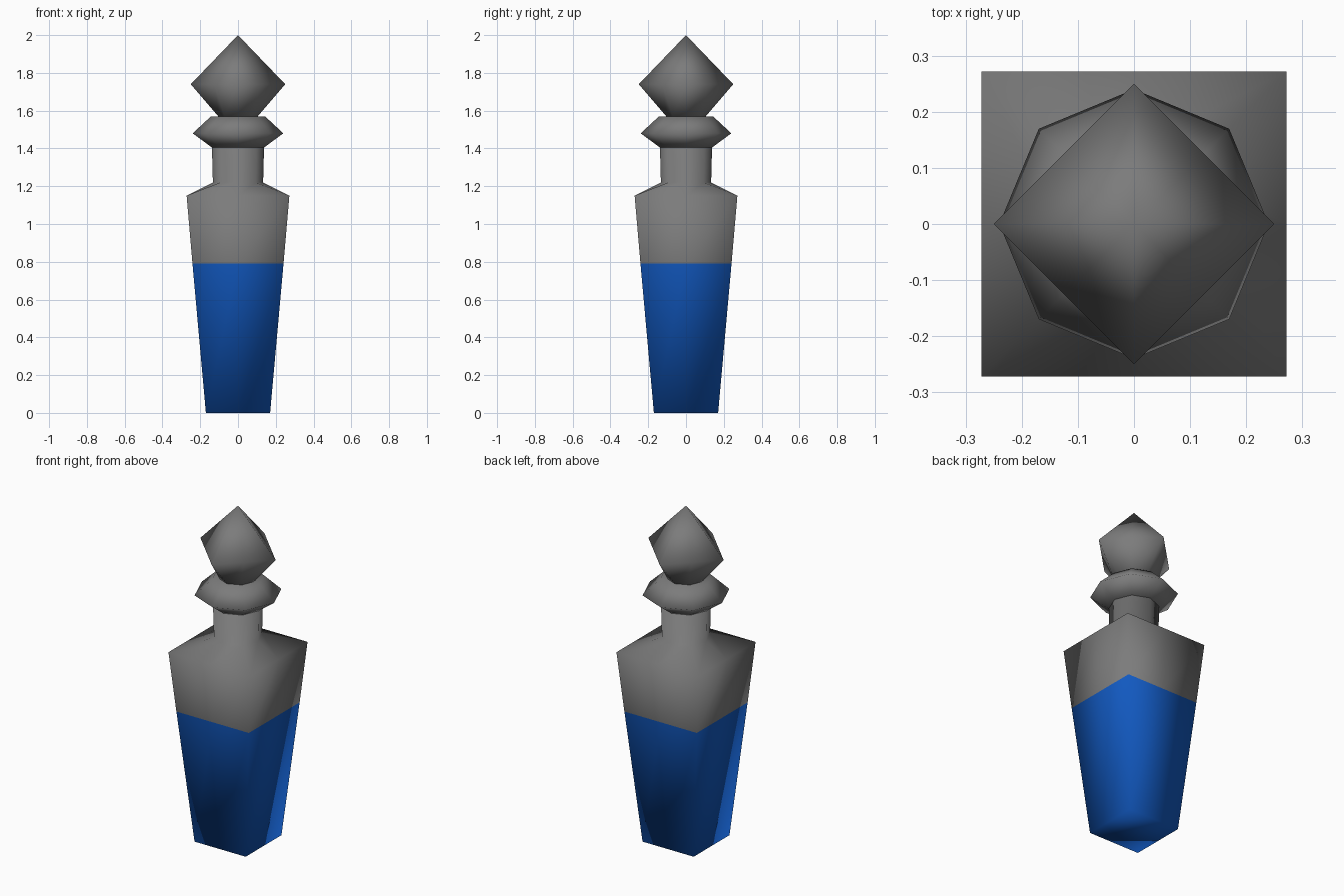
import bpy, bmesh, math

if "Cube" in bpy.data.objects:
    bpy.data.objects.remove(bpy.data.objects["Cube"])


def material(name, rgb):
    m = bpy.data.materials.new(name)
    m.diffuse_color = (*rgb, 1)
    m.use_nodes = True
    m.node_tree.nodes["Principled BSDF"].inputs["Base Color"].default_value = m.diffuse_color
    return m


GREY = material("grey glass", (0.2, 0.2, 0.2))
BLUE = material("blue liquid", (0.006, 0.1, 0.53))


def ring(shape, r, z):
    """Eight points, four on the axes and four on the diagonals."""
    diagonal = {"square": math.sqrt(2), "octagon": 1, "diamond": math.sqrt(0.5)}[shape]
    pts = []
    for i in range(8):
        a, d = i * math.pi / 4, r * (diagonal if i % 2 else 1)
        pts.append((d * math.cos(a), d * math.sin(a), z))
    return pts


def loft(name, rings, tip=None, blue_below=0):
    bm = bmesh.new()
    loops = [[bm.verts.new(p) for p in ring(*r)] for r in rings]
    for lo, hi in zip(loops, loops[1:]):
        for i in range(8):
            j = (i + 1) % 8
            bm.faces.new((lo[i], lo[j], hi[j], hi[i]))
    bm.faces.new(loops[0][::-1])
    if tip:
        top = bm.verts.new((0, 0, tip))
        for i in range(8):
            bm.faces.new((loops[-1][i], loops[-1][(i + 1) % 8], top))
    else:
        bm.faces.new(loops[-1])
    for f in bm.faces:
        f.smooth = True
        f.material_index = int(f.calc_center_median().z < blue_below)
    me = bpy.data.meshes.new(name)
    bm.to_mesh(me)
    bm.free()
    me.materials.append(GREY)
    me.materials.append(BLUE)
    ob = bpy.data.objects.new(name, me)
    bpy.context.collection.objects.link(ob)
    return ob


# Tapered square body, split at the liquid line, with shoulder and neck
loft("bottle_body", [("square", 0.17, 0), ("square", 0.241, 0.79),
                     ("square", 0.272, 1.15), ("octagon", 0.133, 1.22),
                     ("octagon", 0.138, 1.41)], blue_below=0.79)
# Faceted collar around the mouth
loft("collar", [("octagon", 0.138, 1.405), ("octagon", 0.24, 1.48),
                ("octagon", 0.143, 1.57)])
# Pointed diamond stopper with a cut-off base
loft("stopper", [("octagon", 0.10, 1.565), ("diamond", 0.25, 1.74)], tip=2.0)
